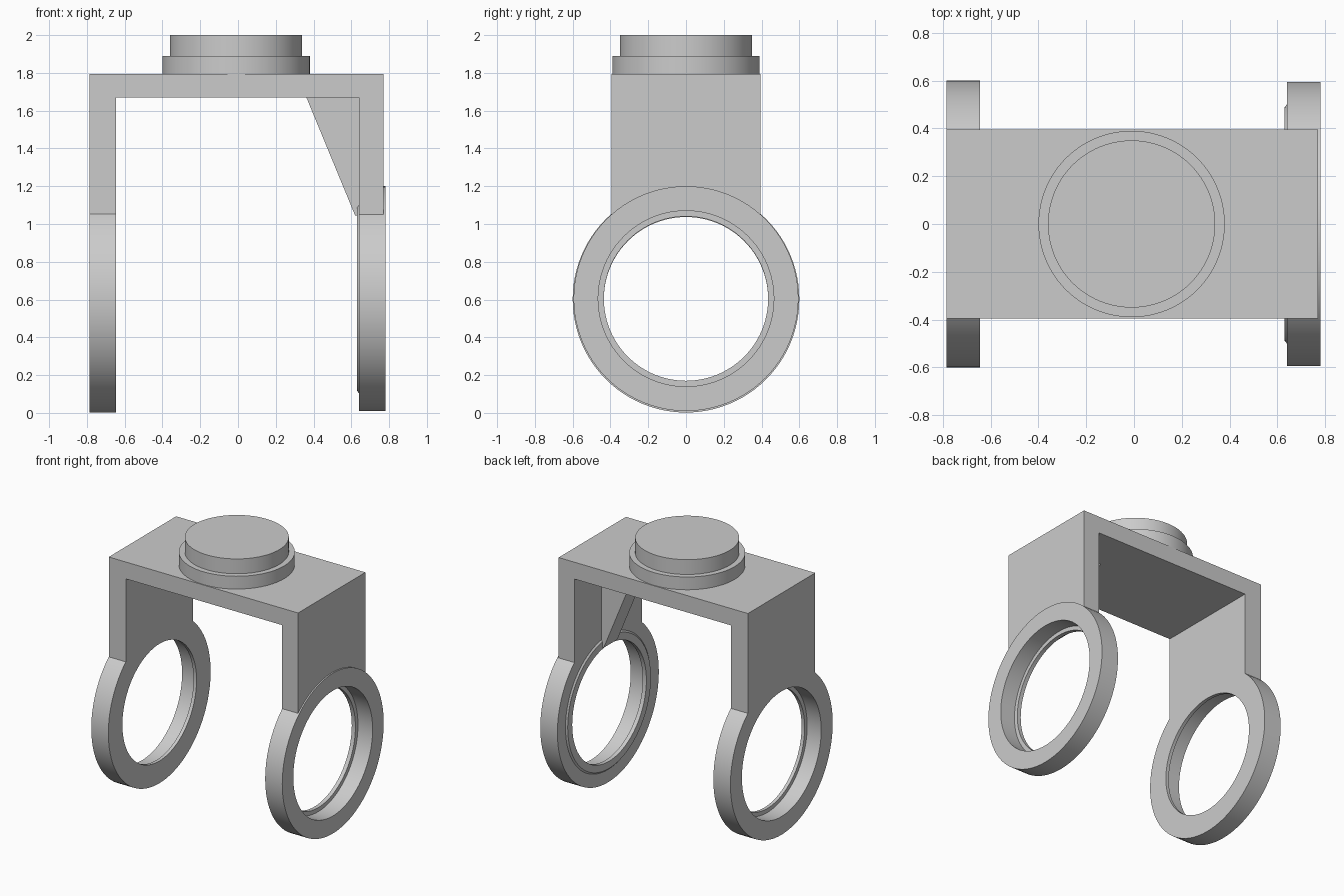
import bpy
import bmesh
from math import cos, sin, pi, radians

if "Cube" in bpy.data.objects:
    bpy.data.objects.remove(bpy.data.objects["Cube"], do_unlink=True)

GREY = (0.6, 0.6, 0.6, 1)
grey = bpy.data.materials.new("plain grey")
grey.use_nodes = True
grey.diffuse_color = GREY
grey.node_tree.nodes["Principled BSDF"].inputs["Base Color"].default_value = GREY
SEGMENTS = 96


def finish(name, bm):
    """Turn a bmesh into a shaded object."""
    bmesh.ops.recalc_face_normals(bm, faces=bm.faces)
    mesh = bpy.data.meshes.new(name)
    bm.to_mesh(mesh)
    bm.free()
    mesh.materials.append(grey)
    obj = bpy.data.objects.new(name, mesh)
    bpy.context.collection.objects.link(obj)
    smooth(obj)
    return obj


def smooth(obj):
    bpy.ops.object.select_all(action="DESELECT")
    obj.select_set(True)
    bpy.context.view_layer.objects.active = obj
    bpy.ops.object.shade_smooth_by_angle(angle=radians(30))


def extrude_y(name, outline, half):
    """Extrude an (x, z) outline symmetrically along y."""
    bm = bmesh.new()
    face = bm.faces.new([bm.verts.new((x, -half, z)) for x, z in outline])
    new = bmesh.ops.extrude_face_region(bm, geom=[face])["geom"]
    moved = [v for v in new if isinstance(v, bmesh.types.BMVert)]
    bmesh.ops.translate(bm, verts=moved, vec=(0, 2 * half, 0))
    return finish(name, bm)


def ring_x(name, profile, centre_z):
    """Revolve a closed (x, radius) profile about an axis along x."""
    bm = bmesh.new()
    loops = []
    for i in range(SEGMENTS):
        a = 2 * pi * i / SEGMENTS
        loops.append([bm.verts.new((x, r * sin(a), centre_z + r * cos(a)))
                      for x, r in profile])
    for i, here in enumerate(loops):
        there = loops[(i + 1) % SEGMENTS]
        for j in range(len(profile)):
            k = (j + 1) % len(profile)
            bm.faces.new((here[j], here[k], there[k], there[j]))
    return finish(name, bm)


def stepped_disc(name, profile, centre_x):
    """Revolve an (radius, z) outline about the vertical axis, capped."""
    bm = bmesh.new()
    loops = [[bm.verts.new((centre_x + r * cos(2 * pi * i / SEGMENTS),
                            r * sin(2 * pi * i / SEGMENTS), z))
              for i in range(SEGMENTS)] for r, z in profile]
    for low, high in zip(loops, loops[1:]):
        for i in range(SEGMENTS):
            k = (i + 1) % SEGMENTS
            bm.faces.new((low[i], low[k], high[k], high[i]))
    bm.faces.new(loops[0])
    bm.faces.new(loops[-1])
    return finish(name, bm)


# U-shaped bracket: top plate and two arms
bracket = extrude_y("bracket", [
    (-0.785, 0.9), (-0.785, 1.795), (0.77, 1.795), (0.77, 0.9),
    (0.64, 0.9), (0.64, 1.67), (-0.645, 1.67), (-0.645, 0.9)], 0.395)

# Round off the arm ends so that they sit on the rings
bpy.ops.mesh.primitive_cylinder_add(vertices=SEGMENTS, radius=0.59, depth=2,
                                    location=(0, 0, 0.602),
                                    rotation=(0, pi / 2, 0))
cutter = bpy.context.object
cutter.name = "arm_end_cutter"
cutter.hide_render = True
bpy.context.view_layer.objects.active = bracket
cut = bracket.modifiers.new("arm ends", "BOOLEAN")
cut.operation = "DIFFERENCE"
cut.object = cutter
cut.solver = "EXACT"
bpy.ops.object.modifier_apply(modifier=cut.name)
bpy.data.objects.remove(cutter, do_unlink=True)
smooth(bracket)

# Right ring: flush with its arm, recessed from the outside
ring_x("right_ring", [
    (-0.785, 0.6), (-0.645, 0.6), (-0.645, 0.435),
    (-0.67, 0.435), (-0.67, 0.465), (-0.785, 0.465)], 0.602)

# Left ring: proud of its arm, with a chamfered lip on the inside
ring_x("left_ring", [
    (0.78, 0.595), (0.64, 0.595), (0.64, 0.5), (0.63, 0.488),
    (0.63, 0.435), (0.66, 0.435), (0.66, 0.465), (0.78, 0.465)], 0.605)

# Stiffening rib under the plate, against the left arm
extrude_y("gusset", [(0.36, 1.675), (0.645, 1.675), (0.645, 1.045),
                     (0.62, 1.045)], 0.08)

# Stepped round mount on top
stepped_disc("top_mount", [(0.39, 1.79), (0.39, 1.89), (0.35, 1.89),
                           (0.35, 2.0)], -0.01)
